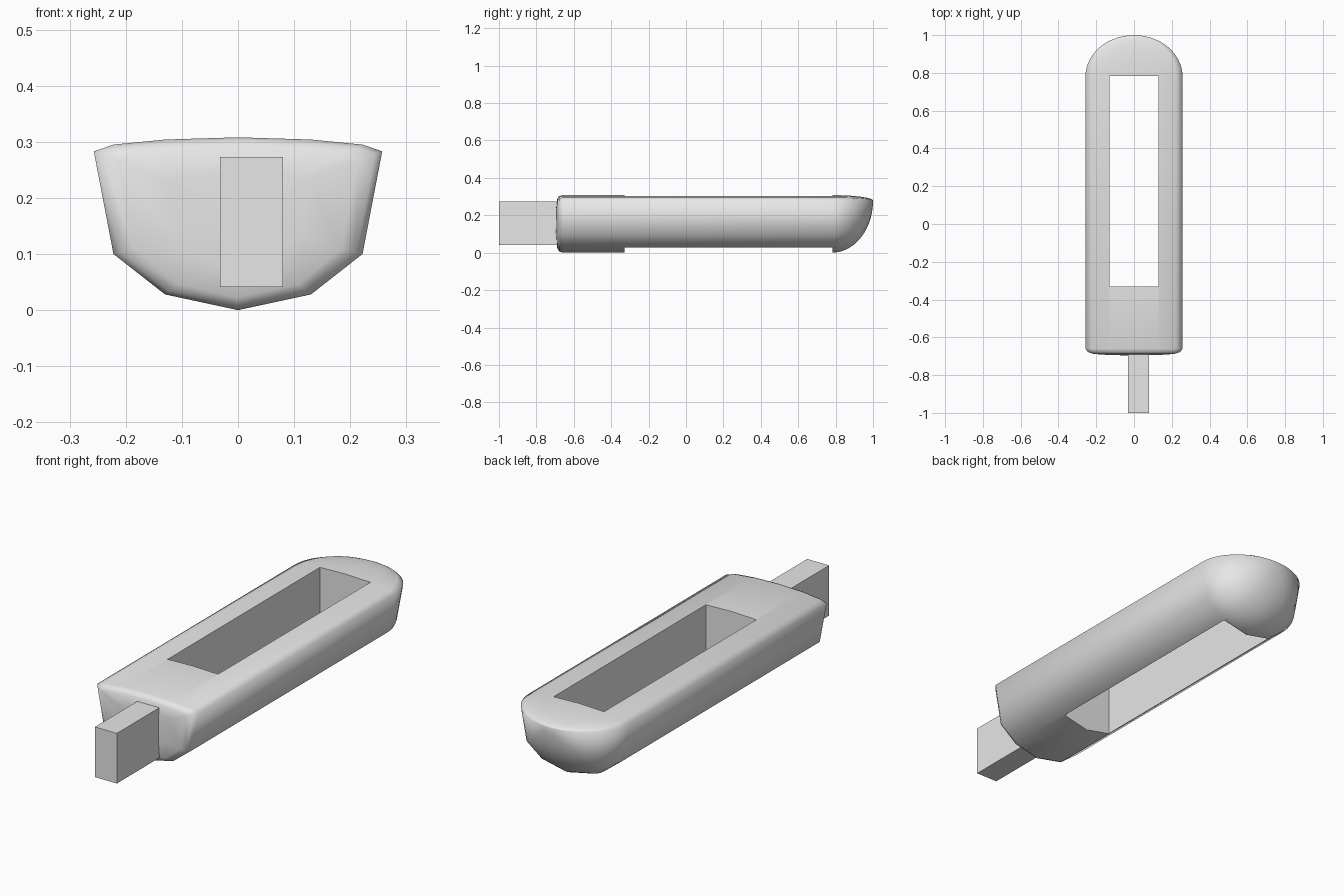
import bpy, bmesh
from math import sin, cos, pi, radians

cube = bpy.data.objects.get("Cube")
if cube:
    bpy.data.objects.remove(cube, do_unlink=True)

grey = bpy.data.materials.new("plain grey")
grey.use_nodes = True
grey.diffuse_color = (0.8, 0.8, 0.8, 1)
grey.node_tree.nodes["Principled BSDF"].inputs["Base Color"].default_value = (0.8, 0.8, 0.8, 1)


def finish(name, bm):
    bmesh.ops.recalc_face_normals(bm, faces=bm.faces)
    mesh = bpy.data.meshes.new(name)
    bm.to_mesh(mesh)
    bm.free()
    mesh.materials.append(grey)
    obj = bpy.data.objects.new(name, mesh)
    bpy.context.collection.objects.link(obj)
    return obj


def box(name, low, high):
    bm = bmesh.new()
    bmesh.ops.create_cube(bm, size=1)
    for v in bm.verts:
        v.co = [(a + b) / 2 + c * (b - a) for a, b, c in zip(low, high, v.co)]
    return finish(name, bm)


# Hull cross-section, mirrored across x
half = [(0, 0.308), (0.13, 0.304), (0.222, 0.295), (0.257, 0.283),
        (0.222, 0.1), (0.13, 0.028), (0, 0)]
section = half + [(-x, z) for x, z in half[-2:0:-1]]

# Stations along the hull: y, width scale, height scale, height of the scaling centre
stations = [(-0.694, 0.5, 0.55, 0.17), (-0.688, 0.83, 0.87, 0.17),
            (-0.678, 0.95, 0.96, 0.17), (-0.66, 1, 1, 0.17)]
steps = 14
for i in range(steps):
    t = pi / 2 * i / steps
    stations.append((0.78 + 0.22 * sin(t), cos(t), cos(t), 0.278))

bm = bmesh.new()
rings = [[bm.verts.new((x * sx, y, zc + (z - zc) * sz)) for x, z in section]
         for y, sx, sz, zc in stations]
n = len(section)
for a, b in zip(rings, rings[1:]):
    for i in range(n):
        j = (i + 1) % n
        bm.faces.new((a[i], a[j], b[j], b[i]))
# Close the flat end and the rounded nose with fans
for ring, tip in ((rings[0], (0, -0.696, 0.17)), (rings[-1], (0, 1, 0.278))):
    centre = bm.verts.new(tip)
    for i in range(n):
        bm.faces.new((ring[i], ring[(i + 1) % n], centre))
body = finish("body", bm)

# Long slot cut through the hull
cutter = box("slot_cutter", (-0.129, -0.33, -0.2), (0.129, 0.783, 0.6))
cutter.hide_render = True
cut = body.modifiers.new("slot", "BOOLEAN")
cut.operation = "DIFFERENCE"
cut.solver = "EXACT"
cut.object = cutter
bpy.ops.object.select_all(action="DESELECT")
body.select_set(True)
bpy.context.view_layer.objects.active = body
bpy.ops.object.modifier_apply(modifier="slot")
bpy.data.objects.remove(cutter, do_unlink=True)
bpy.ops.object.shade_smooth_by_angle(angle=radians(86))

# Rectangular tongue at the front
box("tongue", (-0.032, -1, 0.041), (0.08, -0.6, 0.273))
